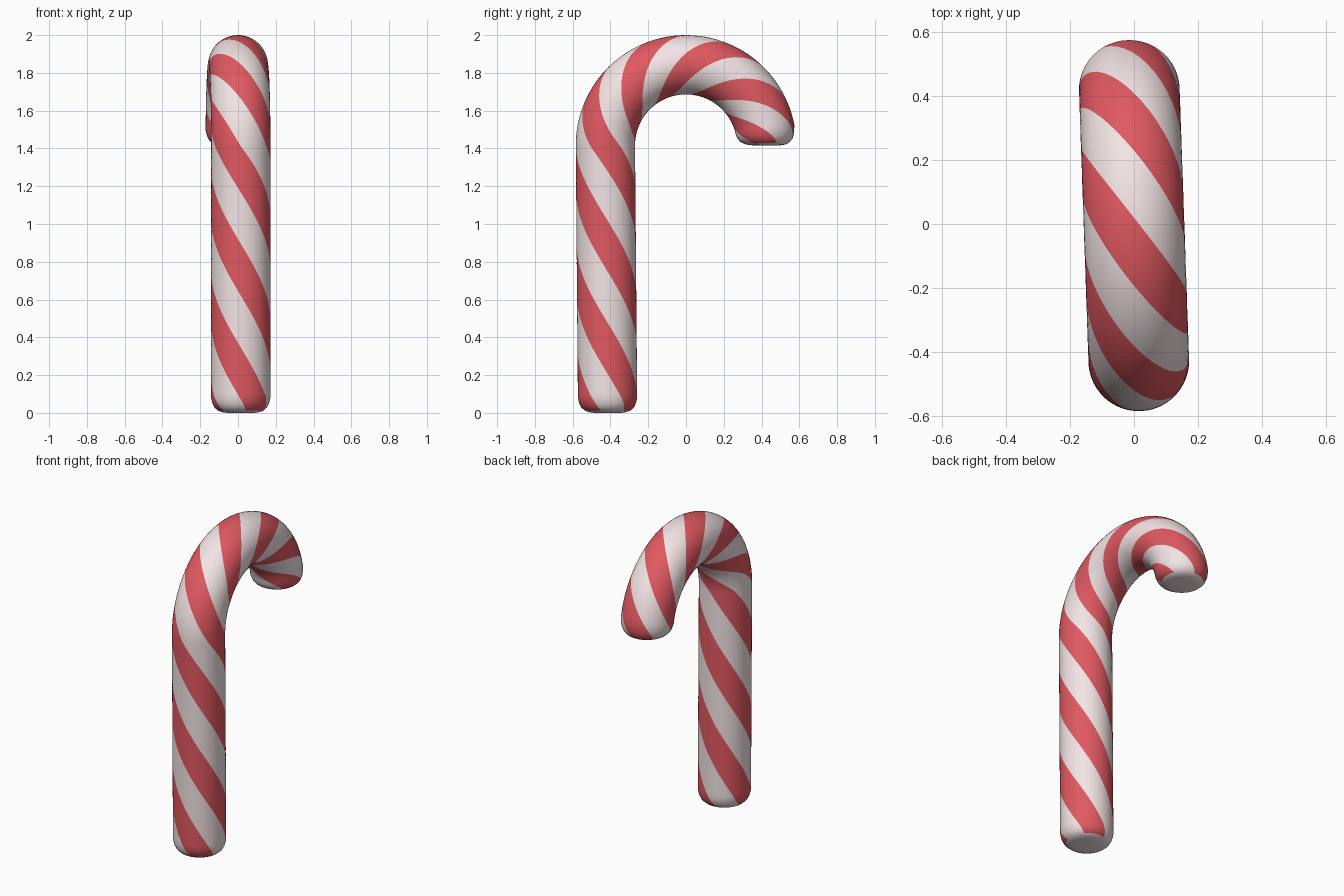
import bpy, bmesh, math
from mathutils import Vector, Matrix

if "Cube" in bpy.data.objects:
    bpy.data.objects.remove(bpy.data.objects["Cube"])

R_TUBE, R_ARCH, Z_ARCH = 0.157, 0.427, 1.416   # tube, hook bend, straight length
LENGTH = Z_ARCH + R_ARCH * math.pi
STRIPES, COLS = 3, 48


def frame(s):
    """Centre point and outward direction of the cane at path length s."""
    if s < Z_ARCH:
        lean = 0.012 * (1 - s / Z_ARCH)
        return Vector((0, -R_ARCH + lean, s)), Vector((0, -1, 0))
    a = (s - Z_ARCH) / R_ARCH
    out = Vector((0, -math.cos(a), math.sin(a)))
    return Vector((0, 0, Z_ARCH)) + out * R_ARCH, out


def twist(s):
    """Stripe rotation: loose on the shaft, tighter round the hook."""
    w = 0.1
    k = 1.82 * (s - 0.2) + 1.21 * w * math.log(1 + math.exp((s - 1.45) / w))
    return k * 2 * math.pi / STRIPES


def material(name, color):
    m = bpy.data.materials.new(name)
    m.diffuse_color = color
    m.use_nodes = True
    m.node_tree.nodes["Principled BSDF"].inputs["Base Color"].default_value = m.diffuse_color
    return m


# Path stations: rounded end, even body, rounded end (distance from end, radius)
edge = [(0.0, 0.07), (0.004, 0.1), (0.013, 0.122), (0.028, 0.139),
        (0.05, 0.15), (0.08, R_TUBE)]
n = 110
body = [(0.08 + (LENGTH - 0.16) * i / n, R_TUBE) for i in range(1, n)]
stations = edge + body + [(LENGTH - d, r) for d, r in reversed(edge)]

# Tube whose columns of faces follow the stripes
bm = bmesh.new()
rings = []
for s, r in stations:
    c, out = frame(s)
    ring = []
    for j in range(COLS):
        phi = 2 * math.pi * (j - COLS / STRIPES / 4) / COLS - twist(s)
        ring.append(bm.verts.new(c + r * (out * math.cos(phi) + Vector((math.sin(phi), 0, 0)))))
    rings.append(ring)

period = COLS // STRIPES
for i in range(len(rings) - 1):
    on_cap = i < 2 or i > len(rings) - 4
    for j in range(COLS):
        k = (j + 1) % COLS
        f = bm.faces.new((rings[i][j], rings[i][k], rings[i + 1][k], rings[i + 1][j]))
        f.material_index = 1 if (j % period < period // 2 and not on_cap) else 0

# Plain white end caps
bm.faces.new(list(reversed(rings[0])))
bm.faces.new(rings[-1])
bmesh.ops.recalc_face_normals(bm, faces=bm.faces)

# The whole cane is turned slightly about the vertical
bmesh.ops.rotate(bm, verts=bm.verts, cent=(0, 0, 0), matrix=Matrix.Rotation(math.radians(2), 3, 'Z'))

mesh = bpy.data.meshes.new("candy_cane")
bm.to_mesh(mesh)
bm.free()
mesh.materials.append(material("white_sugar", (0.9, 0.78, 0.78, 1)))
mesh.materials.append(material("red_stripe", (0.75, 0.1, 0.12, 1)))
cane = bpy.data.objects.new("candy_cane", mesh)
bpy.context.collection.objects.link(cane)
bpy.context.view_layer.objects.active = cane
cane.select_set(True)
bpy.ops.object.shade_smooth()
